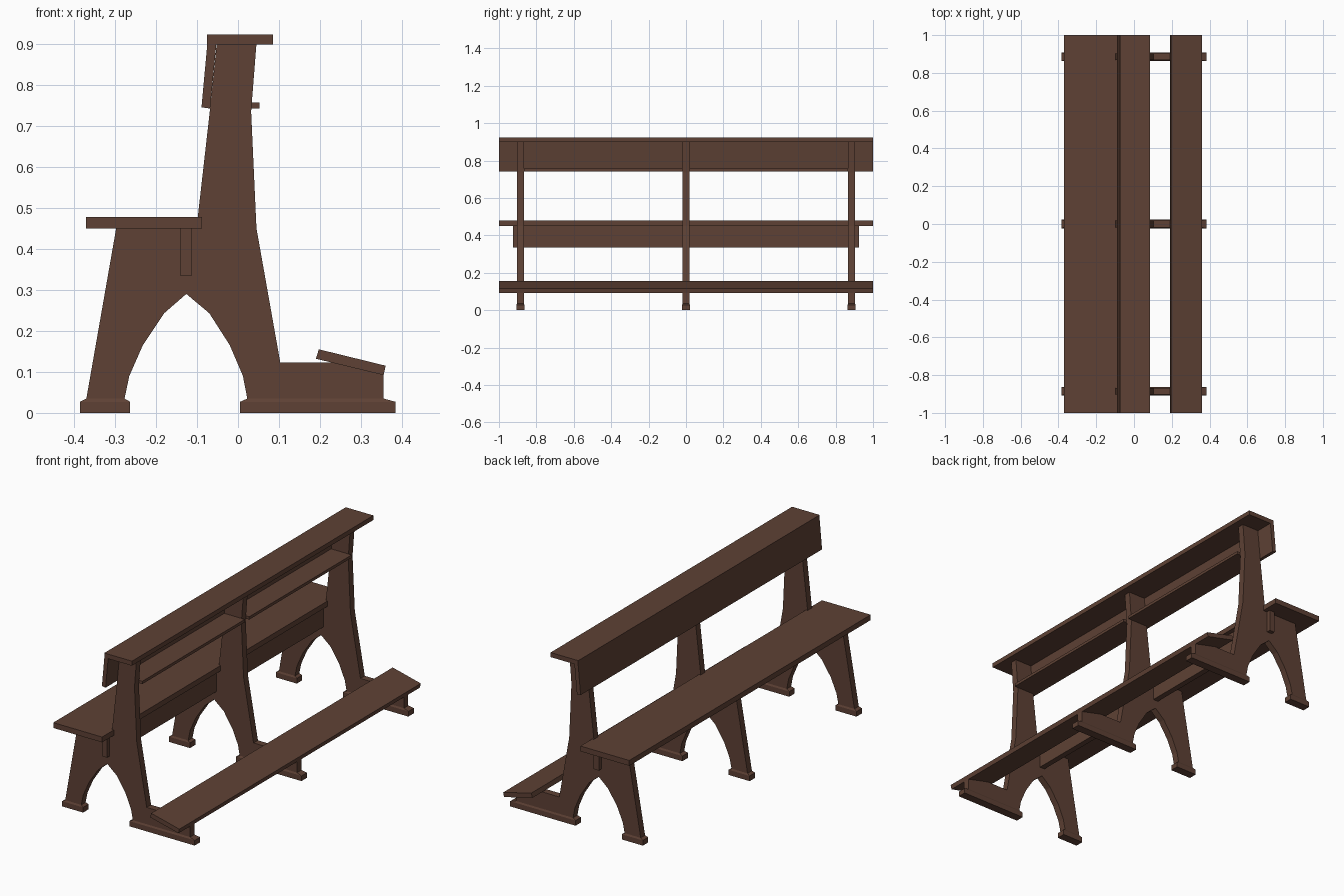
import bpy, bmesh

if "Cube" in bpy.data.objects:
    bpy.data.objects.remove(bpy.data.objects["Cube"])

wood = bpy.data.materials.new("dark brown wood")
wood.diffuse_color = (0.112, 0.053, 0.035, 1)
wood.use_nodes = True
wood.node_tree.nodes["Principled BSDF"].inputs["Base Color"].default_value = wood.diffuse_color


def finish(name, bm):
    bmesh.ops.recalc_face_normals(bm, faces=bm.faces)
    me = bpy.data.meshes.new(name)
    bm.to_mesh(me)
    bm.free()
    me.materials.append(wood)
    ob = bpy.data.objects.new(name, me)
    bpy.context.collection.objects.link(ob)
    return ob


def extrude(name, pts, y0, y1):
    """Extrude an xz profile from y0 to y1."""
    bm = bmesh.new()
    a = [bm.verts.new((x, y0, z)) for x, z in pts]
    b = [bm.verts.new((x, y1, z)) for x, z in pts]
    caps = [bm.faces.new(a), bm.faces.new(b[::-1])]
    n = len(pts)
    for i in range(n):
        j = (i + 1) % n
        bm.faces.new((a[i], b[i], b[j], a[j]))
    bmesh.ops.recalc_face_normals(bm, faces=bm.faces)
    bmesh.ops.triangulate(bm, faces=caps)
    return finish(name, bm)


def rect(x0, x1, z0, z1):
    return [(x0, z0), (x1, z0), (x1, z1), (x0, z1)]


def foot(name, x0, x1, t0, t1, y):
    """Foot block with a sloped top edge."""
    bm = bmesh.new()
    rings = []
    for xa, xb, w, z in ((x0, x1, .0225, 0), (x0, x1, .0225, .027), (t0, t1, .018, .035)):
        rings.append([bm.verts.new((px, y + py, z)) for px, py in
                      ((xa, -w), (xb, -w), (xb, w), (xa, w))])
    bm.faces.new(rings[0][::-1])
    bm.faces.new(rings[2])
    for lo, hi in zip(rings, rings[1:]):
        for i in range(4):
            j = (i + 1) % 4
            bm.faces.new((lo[i], lo[j], hi[j], hi[i]))
    finish(name, bm)


# Support frames: legs, arch, post and footrest bracket in one profile
frame = [(-.37, .033), (-.297, .45), (-.102, .45), (-.098, .478), (-.068, .742),
         (-.052, .9), (.045, .9), (.032, .735), (.045, .45), (.103, .123),
         (.228, .123), (.355, .092), (.355, .033),
         (.023, .033), (.012, .09), (-.02, .165), (-.07, .243), (-.126, .29),
         (-.18, .243), (-.232, .165), (-.265, .09), (-.277, .033)]
for y in (-.885, 0, .885):
    extrude("support_frame", frame, y - .018, y + .018)
    foot("rear_foot", -.385, -.263, -.37, -.277, y)
    foot("front_foot", .005, .384, .023, .355, y)

# Long boards
extrude("seat", rect(-.371, -.088, .45, .478), -1, 1)
extrude("seat_beam", rect(-.142, -.112, .335, .45), -.925, .925)
extrude("top_rail", rect(-.075, .085, .898, .922), -1, 1)
extrude("backrest", [(-.089, .745), (-.068, .742), (-.053, .898), (-.075, .898)], -1, 1)
extrude("footrest", [(.19, .132), (.355, .092), (.36, .115), (.197, .155)], -1, 1)

# Book shelf between the posts
for s in (-1, 1):
    extrude("book_shelf", rect(-.07, .052, .742, .757), min(s * .018, s * .867), max(s * .018, s * .867))
